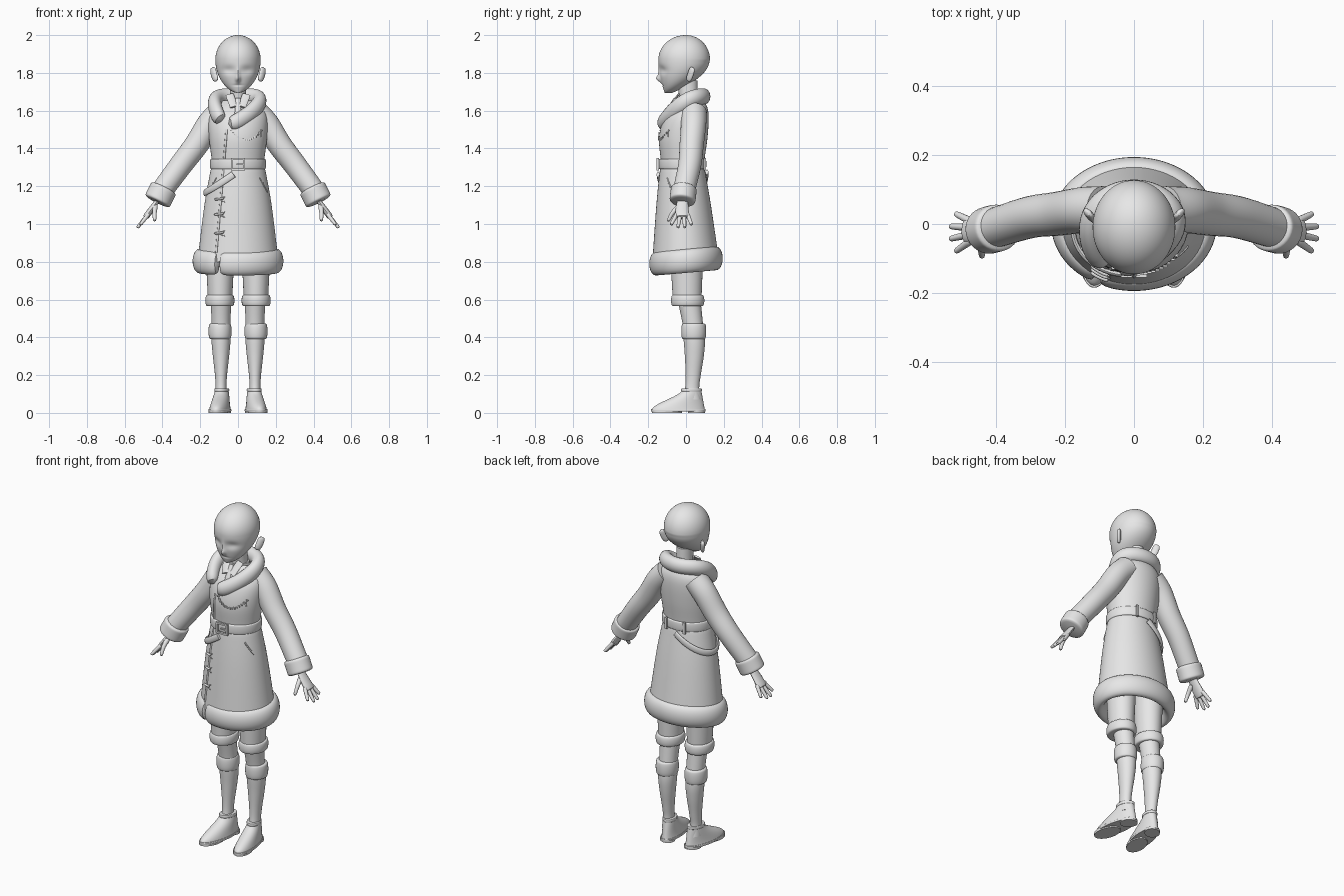
import bpy, bmesh, math
from mathutils import Vector

cube = bpy.data.objects.get("Cube")
if cube:
    bpy.data.objects.remove(cube)

GREY = (0.8, 0.8, 0.8, 1)
clay = bpy.data.materials.new("light_grey")
clay.use_nodes = True
clay.diffuse_color = GREY
clay.node_tree.nodes["Principled BSDF"].inputs["Base Color"].default_value = GREY
SIDEWAYS, DEPTH, UPWARD = Vector((1, 0, 0)), Vector((0, 1, 0)), Vector((0, 0, 1))


def finish(name, bm, mirror):
    """Turn a bmesh into a smooth shaded object, mirrored across x if asked."""
    bmesh.ops.recalc_face_normals(bm, faces=bm.faces)
    mesh = bpy.data.meshes.new(name)
    bm.to_mesh(mesh)
    bm.free()
    mesh.materials.append(clay)
    mesh.shade_smooth()
    mesh.set_sharp_from_angle(angle=math.radians(40))
    part = bpy.data.objects.new(name, mesh)
    bpy.context.collection.objects.link(part)
    if mirror:
        part.modifiers.new("mirror", "MIRROR")


def smooth(rows, steps):
    """Catmull-Rom interpolation of equally long tuples."""
    result, last = [], len(rows) - 1
    for i in range(last):
        near = [rows[max(0, min(last, i + k))] for k in (-1, 0, 1, 2)]
        for step in range(steps):
            t = step / steps
            result.append([b + t / 2 * (c - a + t * (2*a - 5*b + 4*c - d + t * (3*b - a - 3*c + d)))
                           for a, b, c, d in zip(*near)])
    return result + [rows[last]]


def skin(name, rings, mirror, caps=True):
    """Bridge rings of points, closing the two ends with caps."""
    bm = bmesh.new()
    loops = [[bm.verts.new(point) for point in ring] for ring in rings]
    for low, high in zip(loops, loops[1:]):
        for i in range(len(low)):
            bm.faces.new((low[i - 1], low[i], high[i], high[i - 1]))
    if caps:
        bm.faces.new(loops[0])
        bm.faces.new(loops[-1])
    finish(name, bm, mirror)


def loft(name, rows, x=0, splay=0, mirror=False, caps=True, sides=48, steps=6, sculpt=None):
    """Stack of ellipses; each row is height, half width, front y, back y."""
    rings = []
    for z, width, front, back in smooth(rows, steps):
        ring = []
        for i in range(sides):
            angle = math.tau * i / sides
            across = x + width * math.sin(angle)
            y = (front + back) / 2 + (front - back) / 2 * math.cos(angle)
            if sculpt and y < 0:
                y += sculpt(across, z)
            ring.append((across - splay * y, y, z))
        rings.append(ring)
    skin(name, rings, mirror, caps)


def band(name, low, high, width, front, back, bulge=0, **options):
    """Flat topped ring or slab whose side swells outwards."""
    rows = []
    for i in range(9):
        angle = math.pi * i / 8
        swell = bulge * math.sqrt(max(0, math.sin(angle)))
        z = (low + high - (high - low) * math.cos(angle)) / 2
        rows.append((z, width + swell, front - swell, back + swell))
    loft(name, rows, steps=2, **options)


def tube(name, path, radius, tip=None, squash=1, ref=DEPTH, rounded=0, mirror=False, sides=16, steps=6):
    """Sweep an ellipse; radius lies along ref, squash scales the other way."""
    points = [Vector(p) for p in smooth(path, steps)]
    last, rings = len(points) - 1, []
    for i, point in enumerate(points):
        t = i / last
        size = radius + ((tip or radius) - radius) * t
        if rounded:
            size *= math.sqrt(max(0, 1 - abs(2 * t - 1) ** rounded)) + .01
        along = (points[min(i + 1, last)] - points[max(i - 1, 0)]).normalized()
        u = (ref - along * ref.dot(along)).normalized()
        v = along.cross(u) * squash
        angles = [math.tau * k / sides for k in range(sides)]
        rings.append([point + size * (u * math.cos(a) + v * math.sin(a)) for a in angles])
    skin(name, rings, mirror)


def box(name, centre, size, mirror=False):
    bm = bmesh.new()
    bmesh.ops.create_cube(bm, size=1)
    bmesh.ops.scale(bm, vec=size, verts=bm.verts)
    bmesh.ops.translate(bm, vec=centre, verts=bm.verts)
    finish(name, bm, mirror)


def face_shape(x, z):
    """Depth of the eye sockets, nose and mouth."""
    def bump(middle, height, wide, tall):
        return math.exp(-((abs(x) - middle) / wide) ** 2 - ((z - height) / tall) ** 2)
    sockets = .011 * bump(.05, 1.815, .035, .022)
    nose = .02 * bump(0, 1.768, .012, .017) + .007 * bump(0, 1.795, .01, .03)
    return sockets - nose + .004 * bump(0, 1.735, .025, .005)


# Head: round cranium above, tapering to a pointed chin below
head = []
for i in range(-24, 25):
    angle = math.pi / 2 * i / 24
    t, rim = math.sin(angle), math.cos(angle)
    if i < 0:
        head.append((1.87 + .177 * t, .12 * rim ** 1.2, .034 * t * t - .146, .125 - .2 * t * t))
    else:
        head.append((1.87 + .13 * t, .12 * rim, -.146 * rim, .127 * rim))
loft("head", head, sides=120, steps=2, sculpt=face_shape)
tube("ears", [(.115, .01, 1.755), (.128, .025, 1.795), (.134, .035, 1.83)], .02, squash=.55,
     ref=SIDEWAYS + DEPTH, rounded=3, mirror=True)
loft("neck", [(1.55, .06, -.05, .08), (1.65, .045, -.035, .065), (1.76, .043, -.05, .06)])

# Shirt, its collar flaps and a tie
loft("shirt", [(1.54, .09, -.1, .08), (1.66, .052, -.045, .072)])
tube("shirt_collar_flaps", [(.045, -.04, 1.685), (.02, -.09, 1.62)], .022, squash=.25, ref=SIDEWAYS, mirror=True)
tube("tie", [(0, -.06, 1.665), (0, -.09, 1.61), (0, -.11, 1.56)], .012, tip=.02, squash=.5, ref=SIDEWAYS)

# Coat, flaring to an open bottom
coat = smooth([(1.655, .08, -.03, .095), (1.61, .137, -.075, .115), (1.55, .157, -.12, .12),
               (1.45, .153, -.143, .113), (1.32, .138, -.132, .096), (1.27, .148, -.14, .103),
               (1.1, .178, -.157, .132), (.8, .215, -.178, .176)], 6)
loft("coat", coat, caps=False, sides=64, steps=1)


def surface(z):
    """Half width, centre y and half depth of the coat at a height."""
    for upper, lower in zip(coat, coat[1:]):
        if lower[0] <= z <= upper[0]:
            t = (upper[0] - z) / (upper[0] - lower[0])
            width, front, back = [a + (b - a) * t for a, b in zip(upper[1:], lower[1:])]
            return width, (front + back) / 2, (back - front) / 2


def on_front(x, z, lift=.004):
    """Point just above the front of the coat."""
    width, centre, depth = surface(z)
    return x, centre - depth * math.sqrt(1 - (x / width) ** 2) - lift, z


def line_on_front(start, end, lift=0, count=10):
    start, end = Vector(start), Vector(end)
    return [on_front(*start.lerp(end, i / count), lift) for i in range(count + 1)]


# Front overlap edge, pocket edges and toggles with cords
tube("coat_overlap_edge", line_on_front((-.06, 1.5), (-.115, .85)), .006, ref=SIDEWAYS)
tube("pocket_edges", line_on_front((.115, 1.245), (.155, 1.17)), .004, mirror=True)
for number, z in enumerate((1.13, 1.05, .95)):
    tube(f"toggle_{number}", line_on_front((-.125, z), (-.075, z + .005), .009), .006, ref=UPWARD, rounded=6)
    for side in (-1, 1):
        tube(f"toggle_cord_{number}_{side}", line_on_front((-.1, z), (-.07, z + side * .014), .003), .003, sides=8)

# Fur hem, with its ends meeting at the front overlap
hem = []
for i in range(97):
    angle = math.tau * i / 96 - .5
    hem.append((.206 * math.sin(angle), -.16 * math.cos(angle), .804 - .014 * math.cos(angle)))
tube("fur_hem", hem, .062, squash=.55, ref=UPWARD, rounded=60, steps=1, sides=24)

# Fur collar: high at the nape, sweeping down to a low overlap in front
collar = []
for i in range(49):
    angle = 5.8 * i / 48
    low = (1 + math.cos(angle)) / 2
    collar.append((.125 * math.sin(angle) * (1 - low * low / 4) - .05 * low ** 3,
                   -.015 - .108 * math.cos(angle), 1.675 - .145 * low * low))
tube("fur_collar", collar, .043, squash=.83, ref=UPWARD, rounded=20, steps=1, sides=24)

# Chest chain of small links
for i in range(15):
    t = i / 14
    x, y, z = on_front(.16 * t - .035, 1.495 - .2 * t * (1 - t))
    size = .01 if i % 2 else .006
    box(f"chain_link_{i}", (x, y, z), (.012, .006, size))
tube("chain_tail", line_on_front((.122, 1.5), (.122, 1.46), .004), .003, sides=8)

# Belt, buckle, belt loops and the strap slung over the right hip
band("belt", 1.29, 1.345, .14, -.138, .1, bulge=.008)
for side in (-1, 1):
    box(f"buckle_bar_{side}", (0, -.15, 1.316 + side * .028), (.074, .012, .01))
    box(f"buckle_side_{side}", (side * .033, -.15, 1.316), (.01, .012, .06))
box("buckle_prong", (.012, -.152, 1.316), (.04, .008, .007))
box("belt_loops", (.06, .101, 1.316), (.014, .012, .068), mirror=True)
strap = []
for i in range(25):
    angle = .15 + 2.95 * i / 24
    z = 1.28 - .115 * math.sin(angle)
    width, centre, depth = surface(z)
    strap.append((-(width + .009) * math.sin(angle), centre - (depth + .009) * math.cos(angle), z))
tube("slung_strap", strap, .018, squash=.4, ref=UPWARD, steps=1)

# Sleeves and turned back cuffs
tube("sleeves", [(.09, .04, 1.59), (.15, .04, 1.53), (.22, .03, 1.42), (.3, .02, 1.315), (.4, -.01, 1.18)],
     .07, tip=.058, mirror=True, sides=32)
tube("sleeve_cuffs", [(.39, -.01, 1.195), (.43, -.02, 1.115)], .068, squash=1.06, rounded=8,
     mirror=True, sides=32, steps=20)

# Hands: palm, thumb and a fan of four fingers
tube("palms", [(.415, -.015, 1.14), (.45, -.02, 1.09), (.493, -.02, 1.03)], .025, tip=.04, squash=.45,
     rounded=8, mirror=True)
for finger, name in enumerate(("index", "middle", "ring", "little")):
    fan = finger - 1.5
    bend = .008 * fan * fan
    tube(name + "_fingers", [(.472, .018 * fan - .02, 1.055), (.537 - bend, .037 * fan - .025, .976 + bend)],
         .012, tip=.008, rounded=8, mirror=True, steps=12)
tube("thumbs", [(.437, -.03, 1.1), (.442, -.07, 1.06), (.441, -.096, 1.013)], .015, tip=.008, ref=SIDEWAYS,
     rounded=8, mirror=True)

# Shorts with turned up cuffs
loft("shorts", [(.97, .08, -.08, .1), (.8, .074, -.08, .09), (.6, .064, -.07, .082)], x=.095, mirror=True)
band("shorts_cuffs", .565, .625, .06, -.062, .08, bulge=.017, x=.096, mirror=True)

# Lower legs and rolled sock tops
loft("legs", [(.62, .055, -.05, .075), (.47, .05, -.018, .09), (.38, .05, -.012, .1), (.3, .043, -.006, .094),
              (.2, .032, -.002, .078), (.13, .029, -.005, .07), (.07, .034, -.02, .08)], x=.09, mirror=True)
band("sock_rolls", .39, .474, .046, -.01, .092, bulge=.015, x=.095, mirror=True)

# Shoes with a rising instep, ankle cuffs, soles and heels
shoe = []
for i in range(11):
    t = i / 10
    rise = t * t * (3 - 2 * t)
    shoe.append((.015 + .11 * t, .054 - .02 * t, .16 * rise - .18, .1 - .02 * t))
pair = {"x": .09, "splay": .14, "mirror": True}
loft("shoes", shoe, steps=2, **pair)
band("shoe_cuffs", .112, .13, .033, -.02, .078, bulge=.006, **pair)
band("soles", .007, .02, .054, -.182, .1, bulge=.003, **pair)
band("heels", 0, .014, .044, .01, .1, **pair)
band("front_treads", 0, .01, .05, -.18, -.02, **pair)
